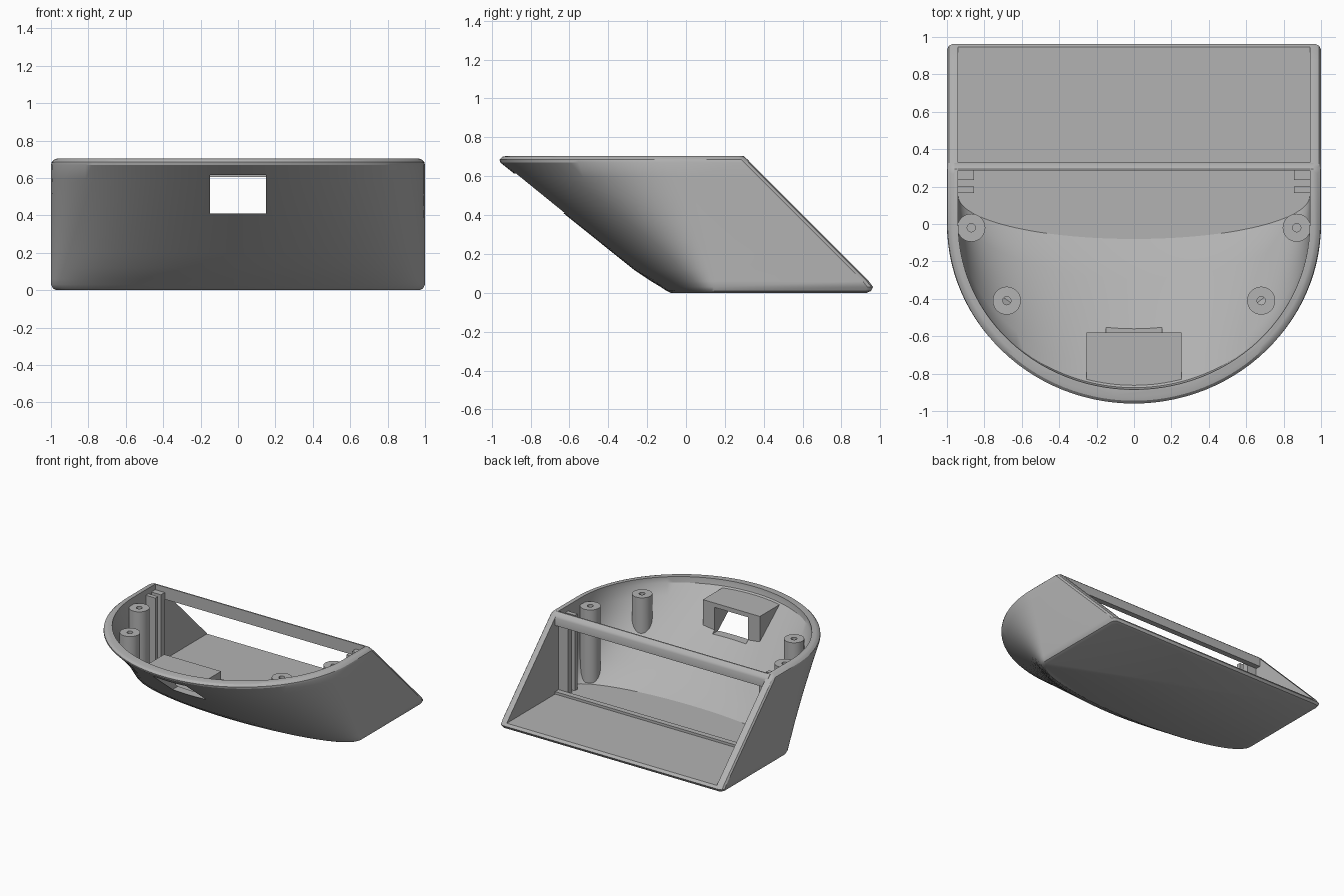
import bpy, bmesh, math

if "Cube" in bpy.data.objects:
    bpy.data.objects.remove(bpy.data.objects["Cube"], do_unlink=True)

grey = bpy.data.materials.new("light_grey_plastic")
grey.use_nodes = True
COLOUR = (0.45, 0.45, 0.45, 1)
grey.diffuse_color = COLOUR
grey.node_tree.nodes["Principled BSDF"].inputs["Base Color"].default_value = COLOUR


def finish(name, bm):
    bmesh.ops.recalc_face_normals(bm, faces=bm.faces)
    mesh = bpy.data.meshes.new(name)
    bm.to_mesh(mesh)
    bm.free()
    mesh.materials.append(grey)
    obj = bpy.data.objects.new(name, mesh)
    bpy.context.collection.objects.link(obj)
    return obj


def box(name, x0, x1, y0, y1, z0, z1):
    return extrude_x(name, [(y0, z0), (y1, z0), (y1, z1), (y0, z1)], x0, x1)


def extrude_x(name, profile, x0, x1):
    """Side profile of (y, z) points extruded across the width."""
    bm = bmesh.new()
    a, b = ([bm.verts.new((x, y, z)) for y, z in profile] for x in (x0, x1))
    bm.faces.new(a)
    bm.faces.new(b)
    for i in range(len(a)):
        j = (i + 1) % len(a)
        bm.faces.new((a[i], a[j], b[j], b[i]))
    return finish(name, bm)


def cylinder(name, x, y, z0, z1, r, sides):
    bm = bmesh.new()
    bmesh.ops.create_cone(bm, cap_ends=True, segments=sides, radius1=r, radius2=r, depth=z1 - z0)
    bmesh.ops.translate(bm, verts=bm.verts, vec=(x, y, (z0 + z1) / 2))
    return finish(name, bm)


def loft(name, rows, grow=0.0):
    """Rows: height, half width, start of the curved front, front y, back y."""
    levels = [rows[0]]
    for lo, hi in zip(rows, rows[1:]):
        steps = max(1, int((hi[0] - lo[0]) / 0.07))
        for s in range(1, steps + 1):
            levels.append([p + (q - p) * s / steps for p, q in zip(lo, hi)])
    bm = bmesh.new()
    rings = []
    for z, rx, yc, yf, yb in levels:
        rx, yf, z = rx + grow, yf - grow, z - grow * 0.5
        corner = [(rx - 0.03, yb), (rx - 0.01, yb - 0.01), (rx, yb - 0.03)]
        pts = [(-x, y) for x, y in corner]
        for i in range(57):
            t = math.pi * i / 56
            pts.append((-rx * math.cos(t), yc - (yc - yf) * math.sin(t)))
        pts += corner[::-1]
        rings.append([bm.verts.new((x, y, z)) for x, y in pts])
    for a, b in zip(rings, rings[1:]):
        for i in range(len(a)):
            j = (i + 1) % len(a)
            bm.faces.new((a[i], a[j], b[j], b[i]))
    bm.faces.new(rings[0])
    bm.faces.new(rings[-1])
    return finish(name, bm)


def boolean(obj, other, operation):
    mod = obj.modifiers.new("cut", "BOOLEAN")
    mod.object, mod.operation, mod.solver = other, operation, "EXACT"
    bpy.context.view_layer.objects.active = obj
    bpy.ops.object.modifier_apply(modifier=mod.name)


# Outer hull with rounded rim, soft lower front and slanted back
shell = loft("shell", [
    (0, 0.97, 0.16, -0.08, 0.93), (0.01, 0.99, 0.16, -0.10, 0.953),
    (0.03, 1, 0.155, -0.13, 0.963), (0.06, 1, 0.148, -0.18, 0.94),
    (0.12, 1, 0.133, -0.27, 0.88), (0.67, 1, 0, -0.955, 0.33),
    (0.685, 0.996, 0, -0.96, 0.315), (0.70, 0.98, 0, -0.945, 0.30),
    (0.705, 0.965, 0, -0.92, 0.295)])

# Cavity, open at the top and the back
inner = [(0.05, 0.94, 0.15, -0.08, 1.2), (0.12, 0.94, 0.133, -0.195, 1.2),
         (0.66, 0.94, 0, -0.875, 1.2), (0.70, 0.94, 0, -0.885, 1.2),
         (0.80, 0.94, 0, -0.885, 1.2)]
cavity = loft("cavity_cutter", inner)
limit = loft("fitting_limit", inner, 0.03)
port = box("port_cutter", -0.15, 0.15, -1.2, -0.5, 0.41, 0.615)
boolean(shell, cavity, "DIFFERENCE")
boolean(shell, port, "DIFFERENCE")
parts = [shell]
helpers = [cavity, limit, port]

# Port housing behind the front opening
housing = box("port_housing", -0.255, 0.255, -1.0, -0.58, 0.2, 0.65)
boolean(housing, limit, "INTERSECT")
boolean(housing, port, "DIFFERENCE")
parts.append(housing)

# Screw posts with pilot holes, and the panel slot guides
for side, sx in (("left", 1), ("right", -1)):
    for place, x, y in (("rear", 0.87, -0.02), ("front", 0.68, -0.41)):
        post = cylinder(f"{place}_{side}_screw_post", sx * x, y, 0.06, 0.65, 0.075, 40)
        hole = cylinder("pilot_hole_cutter", sx * x, y, 0.45, 0.8, 0.022, 20)
        boolean(post, limit, "INTERSECT")
        boolean(post, hole, "DIFFERENCE")
        parts.append(post)
        helpers.append(hole)
    x0, x1 = sorted((sx * 0.855, sx * 0.95))
    parts.append(box(f"{side}_front_slot_guide", x0, x1, 0.165, 0.2, 0.04, 0.66))
    parts.append(box(f"{side}_rear_slot_guide", x0, x1, 0.235, 0.287, 0.04, 0.66))

# Top crossbar following the slanted back, and the low sill under it
parts.append(extrude_x("top_crossbar", [
    (0.285, 0.605), (0.33, 0.605), (0.33, 0.665), (0.322, 0.682),
    (0.295, 0.704), (0.285, 0.704)], -0.96, 0.96))
parts.append(box("window_sill", -0.95, 0.95, 0.285, 0.33, 0.04, 0.07))

for helper in helpers:
    bpy.data.objects.remove(helper, do_unlink=True)

bpy.ops.object.select_all(action="DESELECT")
for part in parts:
    part.select_set(True)
bpy.context.view_layer.objects.active = shell
bpy.ops.object.shade_smooth_by_angle(angle=math.radians(30))
